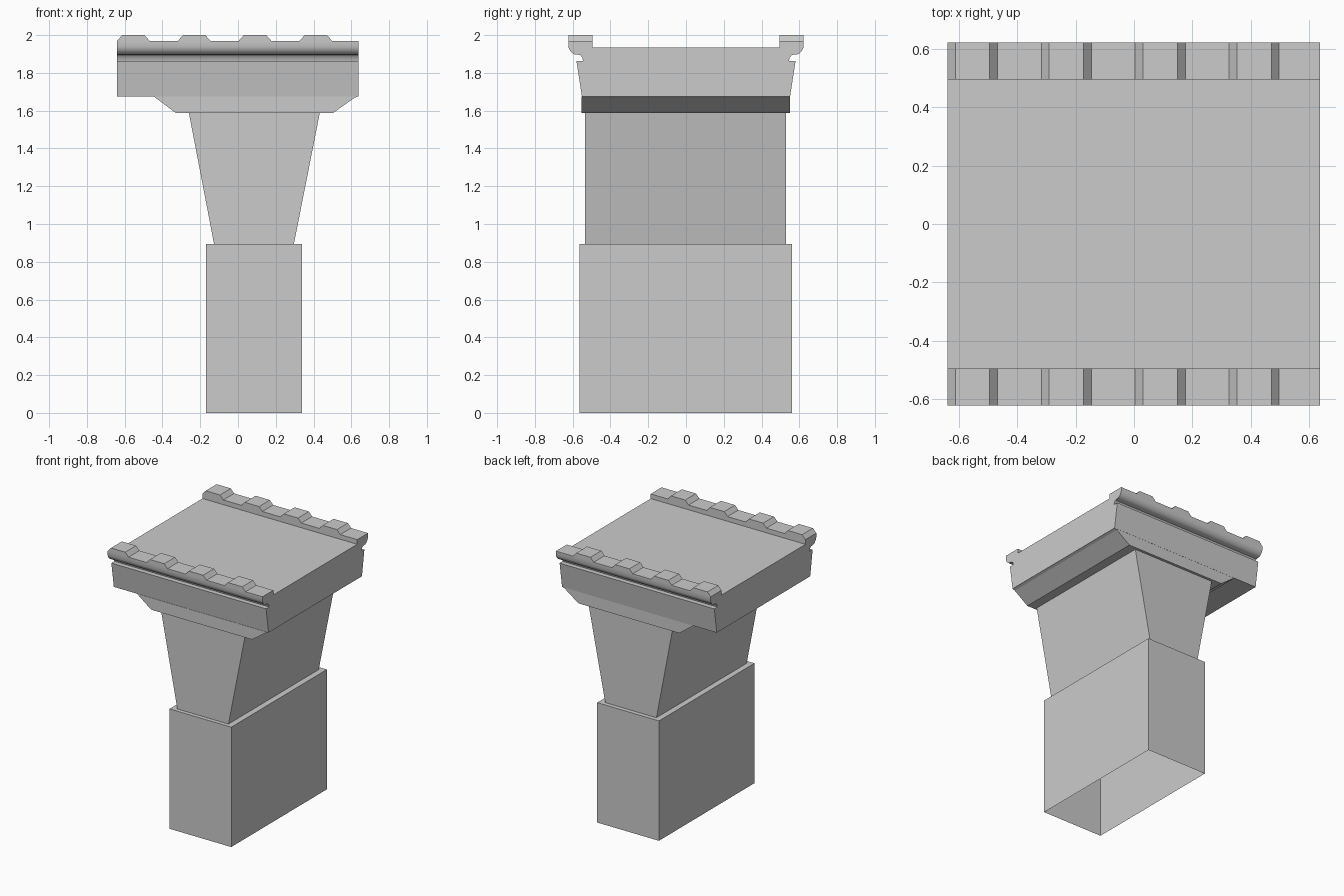
import bpy, bmesh, math

if "Cube" in bpy.data.objects:
    bpy.data.objects.remove(bpy.data.objects["Cube"])


def make_object(name, bm):
    bmesh.ops.recalc_face_normals(bm, faces=bm.faces)
    mesh = bpy.data.meshes.new(name)
    bm.to_mesh(mesh)
    bm.free()
    obj = bpy.data.objects.new(name, mesh)
    bpy.context.collection.objects.link(obj)
    return obj


def loft(name, rings, caps=(True, True)):
    """Join two matching outlines with side faces and optional end caps."""
    bm = bmesh.new()
    a, b = [[bm.verts.new(p) for p in ring] for ring in rings]
    n = len(a)
    for i in range(n):
        j = (i + 1) % n
        bm.faces.new((a[i], a[j], b[j], b[i]))
    for ring, wanted in zip((a, b), caps):
        if wanted:
            bm.faces.new(ring)
    return make_object(name, bm)


def rect(x0, x1, y0, y1, z):
    return [(x0, y0, z), (x1, y0, z), (x1, y1, z), (x0, y1, z)]


# Lower block, open underneath
base = loft("base_block", [rect(-0.17, 0.34, -0.565, 0.562, 0),
                           rect(-0.17, 0.34, -0.565, 0.562, 0.895)], (False, True))
base_normals = base.data
base_normals.flip_normals() if base_normals.polygons[0].normal.y > 0 else None

# Flared shaft
loft("tapered_shaft", [rect(-0.127, 0.296, -0.535, 0.53, 0.895),
                       rect(-0.26, 0.433, -0.535, 0.53, 1.588)])

# Bevelled bracket under the cap
bracket = [(-0.33, 1.588), (0.503, 1.588), (0.617, 1.668), (0.637, 1.676), (-0.447, 1.676)]
loft("bracket", [[(x, y, z) for x, z in bracket] for y in (-0.553, 0.55)])

# Cap: half section mirrored across y, run along x
half = [(0.551, 1.675), (0.58, 1.864), (0.545, 1.864), (0.549, 1.882), (0.56, 1.894),
        (0.573, 1.897), (0.59, 1.898), (0.603, 1.906), (0.615, 1.919), (0.623, 1.938),
        (0.623, 1.97), (0.495, 1.97), (0.495, 1.935)]
section = half + [(-y, z) for y, z in reversed(half)]
cap = loft("cap", [[(x, y, z) for y, z in section] for x in (-0.64, 0.638)])
bpy.context.view_layer.objects.active = cap
cap.select_set(True)
bpy.ops.object.shade_smooth_by_angle(angle=math.radians(30))

# Sloped teeth along both rails
for side, y0, y1 in (("front", -0.623, -0.495), ("back", 0.495, 0.623)):
    for i in range(4):
        x = -0.64 + i * 0.322
        tooth = [(x, 1.97), (x + 0.027, 2.0), (x + 0.145, 2.0), (x + 0.172, 1.97)]
        loft(f"{side}_tooth_{i + 1}", [[(px, y, z) for px, z in tooth] for y in (y0, y1)])
